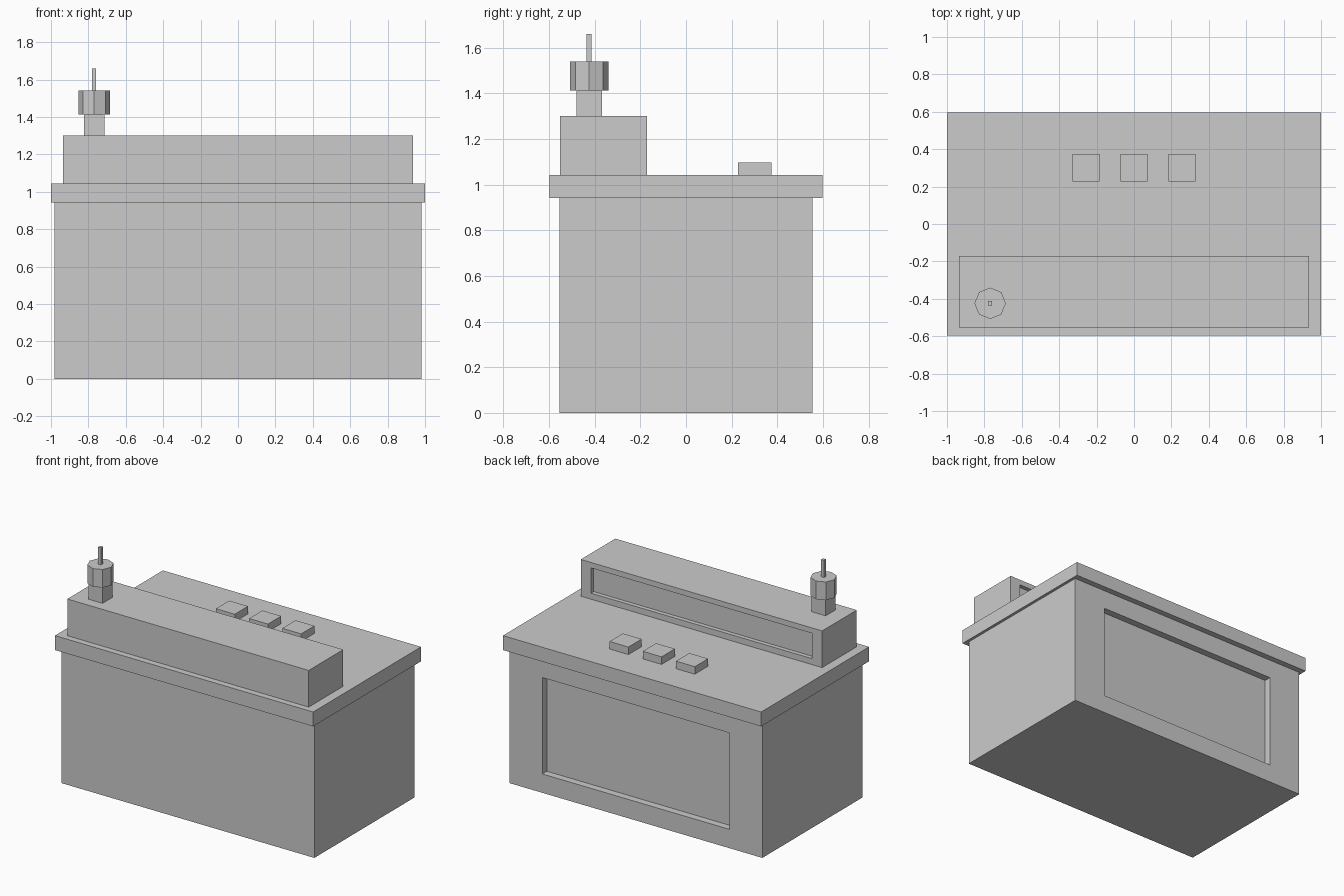
import bpy, bmesh, math

if "Cube" in bpy.data.objects:
    bpy.data.objects.remove(bpy.data.objects["Cube"])

grey = bpy.data.materials.new("plain grey")
grey.diffuse_color = (0.6, 0.6, 0.6, 1)
grey.use_nodes = True
grey.node_tree.nodes["Principled BSDF"].inputs["Base Color"].default_value = grey.diffuse_color


def finish(name, bm):
    bmesh.ops.recalc_face_normals(bm, faces=bm.faces[:])
    mesh = bpy.data.meshes.new(name)
    bm.to_mesh(mesh)
    bm.free()
    mesh.materials.append(grey)
    obj = bpy.data.objects.new(name, mesh)
    bpy.context.collection.objects.link(obj)
    return obj


def box(name, x, y, z, recess=None):
    """Box from (min, max) ranges; recess = (half width, z0, z1, depth) sunk into the back."""
    bm = bmesh.new()
    bmesh.ops.create_cube(bm, size=1)
    for v in bm.verts:
        v.co = [r[0] if c < 0 else r[1] for c, r in zip(v.co, (x, y, z))]
    if recess:
        w, z0, z1, depth = recess
        back = max(bm.faces, key=lambda f: f.calc_center_median().y)
        mid_z = sum(z) / 2
        # inset the back face to the opening, then push a second ring inwards
        bmesh.ops.inset_region(bm, faces=[back], thickness=0.02)
        for v in back.verts:
            v.co = (math.copysign(w, v.co.x), y[1], z1 if v.co.z > mid_z else z0)
        panel = bmesh.ops.extrude_discrete_faces(bm, faces=[back])["faces"][0]
        for v in panel.verts:
            v.co.y -= depth
    return finish(name, bm)


def prism(name, sides, radius, x, y, z0, z1):
    bm = bmesh.new()
    bmesh.ops.create_cone(bm, cap_ends=True, segments=sides, radius1=radius,
                          radius2=radius, depth=z1 - z0)
    bmesh.ops.translate(bm, verts=bm.verts[:], vec=(x, y, (z0 + z1) / 2))
    return finish(name, bm)


# Counter body with a sunken panel on the back
box("counter_body", (-0.98, 0.98), (-0.555, 0.555), (0, 0.942), (0.724, 0.132, 0.807, 0.05))

# Overhanging worktop
box("worktop", (-1, 1), (-0.597, 0.597), (0.942, 1.043))

# Raised console with a long sunken panel facing the back
box("console", (-0.935, 0.935), (-0.553, -0.171), (1.043, 1.3), (0.856, 1.085, 1.262, 0.03))

# Three square buttons
for i, cx in enumerate((-0.257, 0, 0.257)):
    box(f"button_{i + 1}", (cx - 0.073, cx + 0.073), (0.227, 0.374), (1.043, 1.096))

# Tap-like post: square stem, octagonal head, thin square rod
px, py = -0.769, -0.424
box("post_stem", (px - 0.055, px + 0.055), (py - 0.055, py + 0.055), (1.3, 1.413))
prism("post_head", 8, 0.084, px, py, 1.413, 1.54)
box("post_rod", (px - 0.011, px + 0.011), (py - 0.011, py + 0.011), (1.54, 1.66))
